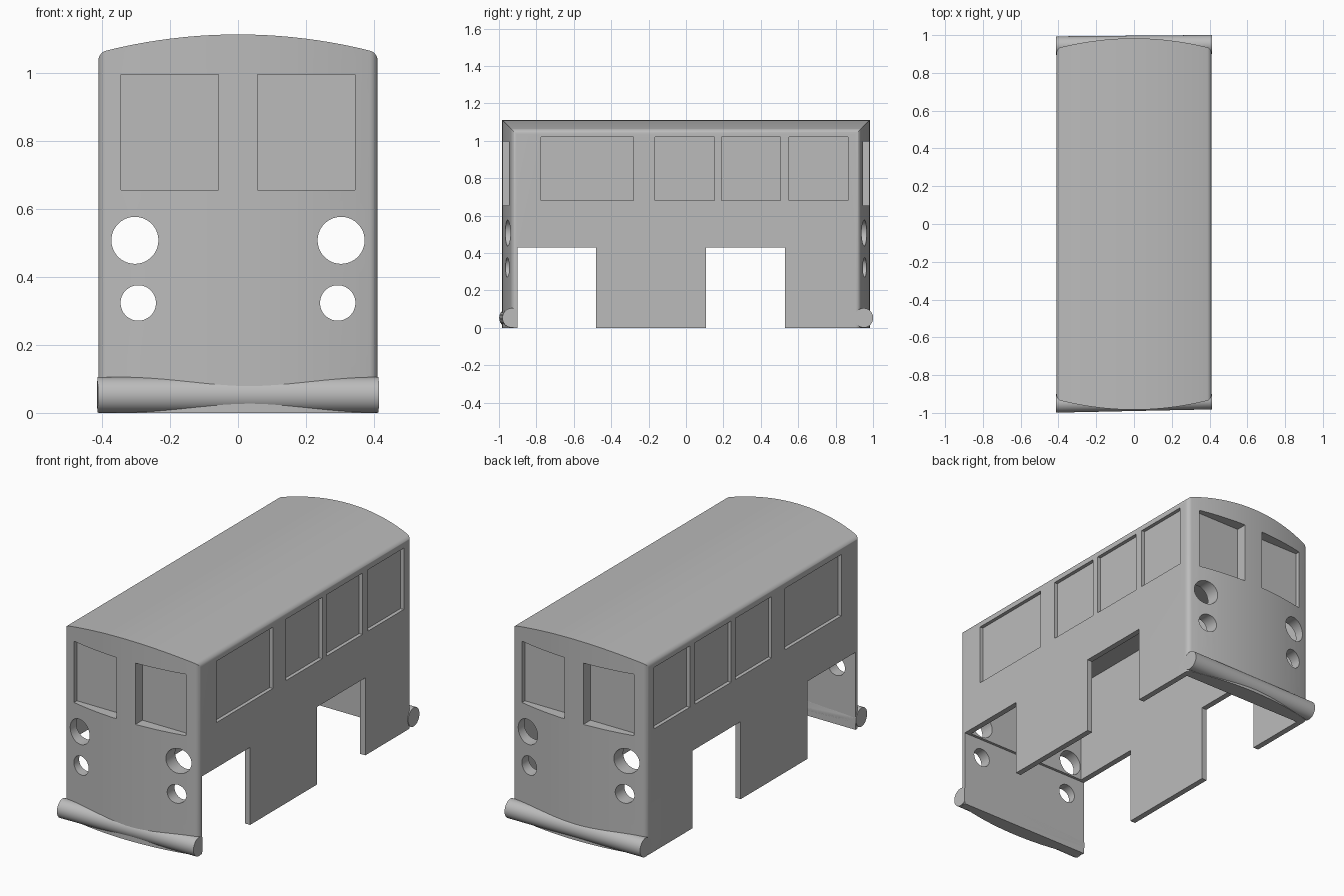
import bpy, bmesh, math
from mathutils import Matrix, Vector

if "Cube" in bpy.data.objects:
    bpy.data.objects.remove(bpy.data.objects["Cube"])

HALF_W = 0.41      # body half width
TOP = 1.112        # roof crown height
END = 0.983        # furthest point of the bowed ends
FLOOR_CUT = 0.43   # top of the wheel openings

grey = bpy.data.materials.new("plain_grey")
grey.use_nodes = True
colour = (0.5, 0.5, 0.5, 1)
grey.diffuse_color = colour
grey.node_tree.nodes["Principled BSDF"].inputs["Base Color"].default_value = colour


def add_object(name, bm):
    bmesh.ops.recalc_face_normals(bm, faces=bm.faces)
    mesh = bpy.data.meshes.new(name)
    bm.to_mesh(mesh)
    bm.free()
    mesh.materials.append(grey)
    ob = bpy.data.objects.new(name, mesh)
    bpy.context.collection.objects.link(ob)
    return ob


def prism(name, outline, vector):
    bm = bmesh.new()
    face = bm.faces.new([bm.verts.new(p) for p in outline])
    moved = bmesh.ops.extrude_face_region(bm, geom=[face])["geom"]
    bmesh.ops.translate(bm, vec=vector, verts=[v for v in moved if isinstance(v, bmesh.types.BMVert)])
    return add_object(name, bm)


def box(name, lo, hi):
    bm = bmesh.new()
    lo, hi = Vector(lo), Vector(hi)
    size = Matrix.Diagonal((*(hi - lo), 1))
    bmesh.ops.create_cube(bm, size=1, matrix=Matrix.Translation((lo + hi) / 2) @ size)
    return add_object(name, bm)


def cylinder(name, radius, depth, matrix, sides=64):
    bm = bmesh.new()
    bmesh.ops.create_cone(bm, cap_ends=True, segments=sides, radius1=radius,
                          radius2=radius, depth=depth, matrix=matrix)
    return add_object(name, bm)


def crown(top, radius=1.6, fillet=0.03, steps=10):
    """Shallow arc with rounded shoulders, from +x to -x."""
    cx = HALF_W - fillet
    base = top - radius
    cy = base + math.sqrt((radius - fillet) ** 2 - cx ** 2)
    lean = math.atan2(cx, cy - base)
    half = []
    for i in range(steps):
        a = (math.pi / 2 - lean) * i / steps
        half.append((cx + fillet * math.cos(a), cy + fillet * math.sin(a)))
    for i in range(steps):
        a = lean * (1 - i / steps)
        half.append((radius * math.sin(a), base + radius * math.cos(a)))
    return half + [(0, top)] + [(-x, h) for x, h in reversed(half)]


def boolean(target, tools, operation="DIFFERENCE"):
    for tool in tools:
        mod = target.modifiers.new(tool.name, "BOOLEAN")
        mod.operation = operation
        mod.solver = "EXACT"
        mod.object = tool
    graph = bpy.context.evaluated_depsgraph_get()
    mesh = bpy.data.meshes.new_from_object(target.evaluated_get(graph))
    target.modifiers.clear()
    target.data = mesh


def discard(objects):
    for ob in objects:
        bpy.data.objects.remove(ob)


# Body: arched roof profile crossed with a bowed plan
roof = crown(TOP)
body = prism("body_shell", [(x, -1.2, z) for x, z in roof] + [(-HALF_W, -1.2, 0), (HALF_W, -1.2, 0)],
             (0, 2.4, 0))
end = crown(END)
plan = prism("plan", [(x, y, -0.1) for x, y in end] + [(-x, -y, -0.1) for x, y in end], (0, 0, 1.4))
boolean(body, [plan], "INTERSECT")

# Hollow interior and wheel openings
hollows = [box("cavity", (-0.378, -0.885, -0.2), (0.378, 0.885, 1.01))]
for y0, y1 in ((-0.9, -0.48), (0.107, 0.53)):
    hollows.append(box("wheel_opening", (-0.6, y0, -0.2), (0.6, y1, FLOOR_CUT)))

# Recessed windows and through lamp holes
recesses = []
for side in (-1, 1):
    for y0, y1 in ((-0.775, -0.28), (-0.165, 0.153), (0.19, 0.505), (0.552, 0.867)):
        xs = sorted((side * 0.39, side * 0.6))
        recesses.append(box("side_window", (xs[0], y0, 0.68), (xs[1], y1, 1.02)))
    xs = sorted((side * 0.058, side * 0.344))
    for facing in (-1, 1):
        ys = sorted((facing * 0.92, facing * 1.2))
        recesses.append(box("end_window", (xs[0], ys[0], 0.655), (xs[1], ys[1], 0.995)))
    along_y = Matrix.Rotation(math.pi / 2, 4, "X")
    for x, z, r in ((0.303, 0.507, 0.069), (0.293, 0.323, 0.052)):
        recesses.append(cylinder("lamp_hole", r, 3, Matrix.Translation((side * x, 0, z)) @ along_y))

boolean(body, hollows + recesses)

# Bumpers: oval bars set slightly askew
bumpers = []
for name, y, skew in (("front_bumper", -0.94, 1.2), ("rear_bumper", 0.947, 0.5)):
    matrix = (Matrix.Translation((0, y, 0.053)) @ Matrix.Rotation(math.radians(skew), 4, "Z")
              @ Matrix.Diagonal((1, 0.05, 0.052, 1)) @ Matrix.Rotation(math.pi / 2, 4, "Y"))
    bar = cylinder(name, 1, 2 * HALF_W + 0.006, matrix)
    boolean(bar, hollows)
    bumpers.append(bar)

discard(hollows + recesses + [plan])

# Smooth shading with crisp edges
bpy.ops.object.select_all(action="DESELECT")
for ob in [body] + bumpers:
    ob.select_set(True)
bpy.context.view_layer.objects.active = body
bpy.ops.object.shade_smooth_by_angle(angle=math.radians(30))
